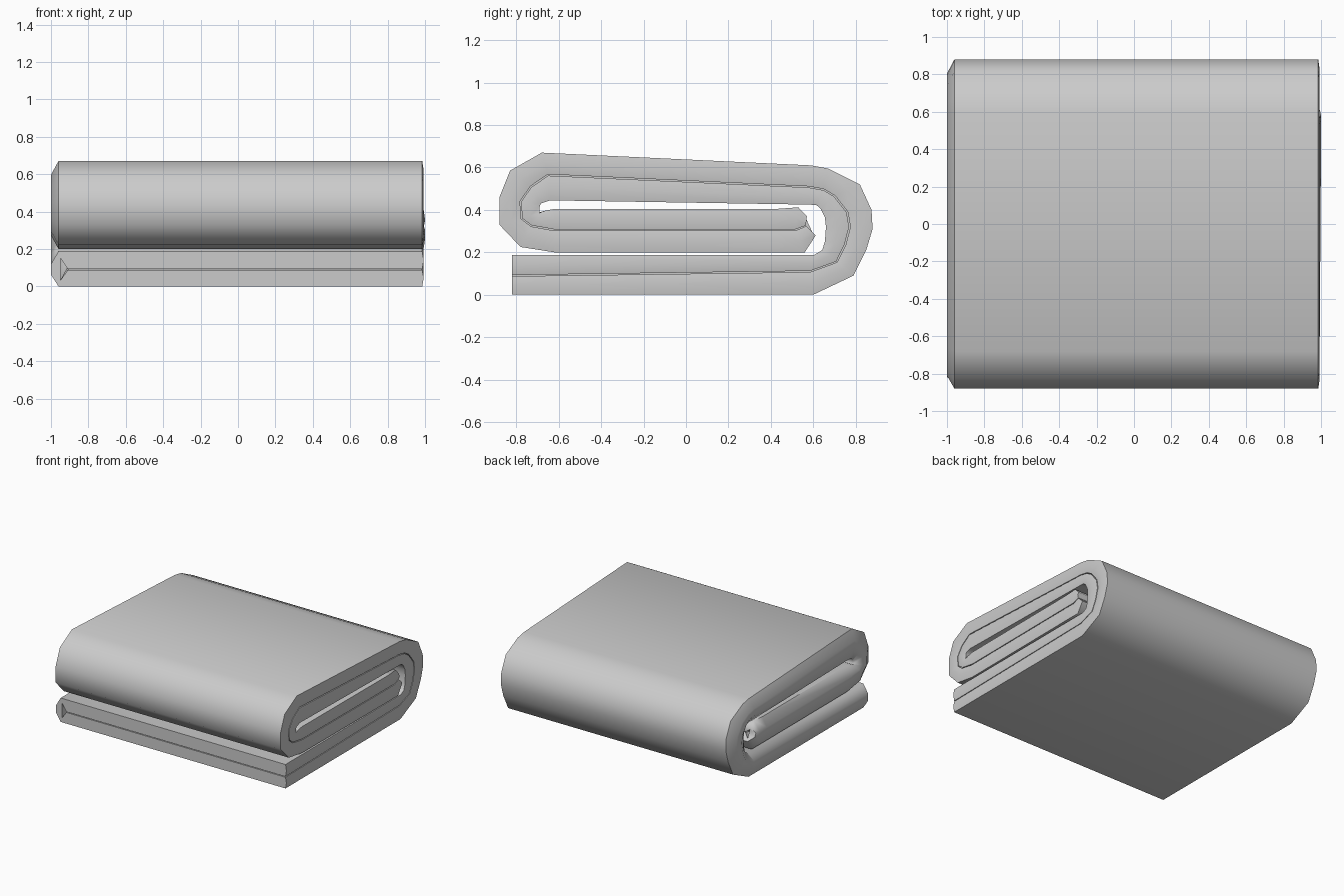
import bpy, bmesh
from mathutils import Vector

if "Cube" in bpy.data.objects:
    bpy.data.objects.remove(bpy.data.objects["Cube"])

# Rolled path in (y, z): outer face, seam between the two layers, inner face
stations = [
    ((-.82, 0), (-.82, .09), (-.82, .187)),
    ((.60, 0), (.585, .11), (.605, .188)),
    ((.79, .09), (.71, .155), (.642, .21)),
    ((.85, .21), (.75, .235), (.655, .25)),
    ((.88, .31), (.772, .32), (.66, .32)),
    ((.875, .40), (.76, .39), (.655, .365)),
    ((.82, .52), (.70, .465), (.635, .405)),
    ((.67, .595), (.65, .495), (.615, .423)),
    ((.59, .61), (.58, .508), (.58, .425)),
    ((-.68, .67), (-.65, .565), (-.64, .445)),
    ((-.83, .585), (-.73, .51), (-.685, .43)),
    ((-.88, .46), (-.78, .44), (-.69, .415)),
    ((-.88, .33), (-.775, .36), (-.692, .385)),
    ((-.78, .225), (-.73, .325), (-.67, .395)),
    ((-.62, .20), (-.62, .305), (-.62, .405)),
    ((.43, .20), (.43, .305), (.43, .405)),
    ((.56, .20), (.515, .305), (.53, .412)),
    ((.612, .28), (.565, .325), (.57, .37)),
]

# Cloth section: x position and side (-1 outer face, 0 seam, 1 inner face).
# The two layers join in a fold on the left and are open on the right.
section = [
    (.985, -1), (-.96, -1), (-1, -.3), (-1, .3), (-.96, 1), (.985, 1),
    (.993, .5), (.985, .03), (-.91, .03), (-.95, .65),
    (-.95, -.65), (-.91, -.03), (.985, -.03), (.993, -.5),
]


def section_point(station, x, t, last):
    outer, seam, inner = (Vector(p) for p in station)
    p = seam.lerp(inner, t) if t > 0 else seam.lerp(outer, -t)
    if last and x > 0:
        x += .007
    return (x, p.x, p.y)


# Loft the section along the rolled path
bm = bmesh.new()
rings = []
for i, st in enumerate(stations):
    last = i > len(stations) - 4
    rings.append([bm.verts.new(section_point(st, x, t, last)) for x, t in section])
n = len(section)
for a, b in zip(rings, rings[1:]):
    for k in range(n):
        m = (k + 1) % n
        bm.faces.new((a[k], a[m], b[m], b[k]))

# Close the loose front end and the inner fold
for ring in (rings[0], rings[-1]):
    bm.faces.new(ring)
bmesh.ops.recalc_face_normals(bm, faces=bm.faces)
bmesh.ops.triangulate(bm, faces=[f for f in bm.faces if len(f.verts) > 4])

mesh = bpy.data.meshes.new("folded_towel")
bm.to_mesh(mesh)
bm.free()
towel = bpy.data.objects.new("folded_towel", mesh)
bpy.context.collection.objects.link(towel)
bpy.context.view_layer.objects.active = towel
towel.select_set(True)
bpy.ops.object.shade_smooth_by_angle(angle=1.0)
